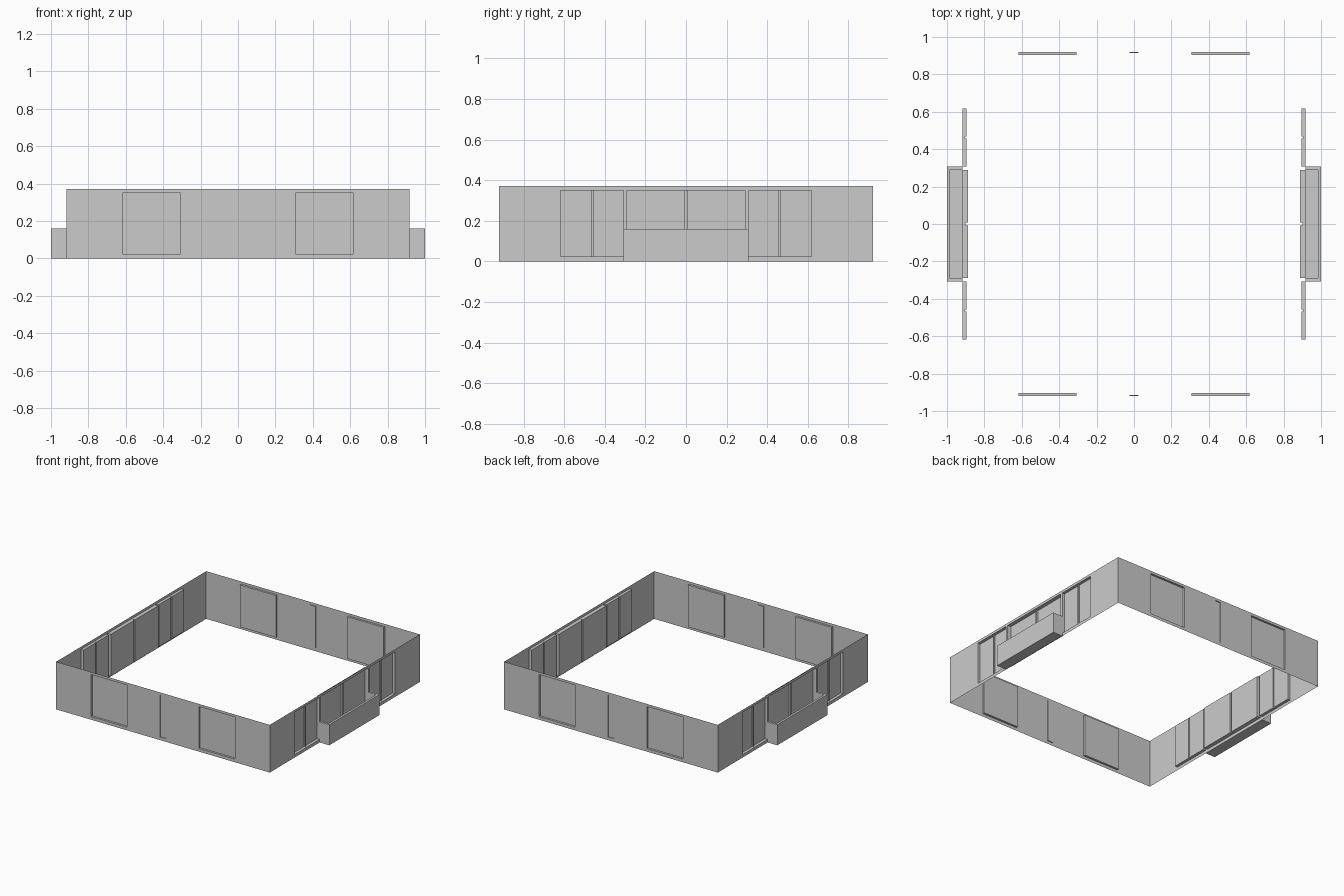
import bpy, bmesh

if "Cube" in bpy.data.objects:
    bpy.data.objects.remove(bpy.data.objects["Cube"])

H = 0.37                 # wall height
LO, HI = 0.024, 0.35     # sill and head of all openings
WX, WY = 0.917, 0.92     # wall planes


def make_object(name, quads, mirror_axis):
    bm = bmesh.new()
    for q in quads:
        bm.faces.new([bm.verts.new(p) for p in q])
    bmesh.ops.remove_doubles(bm, verts=bm.verts, dist=1e-5)
    me = bpy.data.meshes.new(name)
    bm.to_mesh(me)
    bm.free()
    ob = bpy.data.objects.new(name, me)
    bpy.context.collection.objects.link(ob)
    mod = ob.modifiers.new("mirror", 'MIRROR')
    mod.use_axis = [a == mirror_axis for a in "XYZ"]
    return ob


def wall_quads(half, columns, place):
    """Sheet wall split in columns (u0, u1, recess depth); place(u, depth, z) -> point."""
    cols, u = [], -half
    for a, b, d in columns:
        if a > u + 1e-6:
            cols.append((u, a, 0))
        cols.append((a, b, d))
        u = b
    cols.append((u, half, 0))
    raw = []
    for i, (a, b, d) in enumerate(cols):
        for z0, z1, dd in ((0, LO, 0), (LO, HI, d), (HI, H, 0)):
            raw.append([(a, dd, z0), (b, dd, z0), (b, dd, z1), (a, dd, z1)])
        if d:   # sill and head
            raw.append([(a, 0, LO), (b, 0, LO), (b, d, LO), (a, d, LO)])
            raw.append([(a, d, HI), (b, d, HI), (b, 0, HI), (a, 0, HI)])
        if i:   # jamb towards the previous column
            p = cols[i - 1][2]
            if p != d:
                raw.append([(a, p, LO), (a, d, LO), (a, d, HI), (a, p, HI)])
    return [[place(*v) for v in q] for q in raw]


def split_opening(a, b, depth, mullion_depth, w):
    m = (a + b) / 2
    return [(a, m - w, depth), (m - w, m + w, mullion_depth), (m + w, b, depth)]


# front and back walls: two wide windows and a shallow centre slot
make_object("front_back_walls", wall_quads(
    WX, [(-0.617, -0.308, 0.016), (-0.024, 0.024, 0.006), (0.308, 0.617, 0.016)],
    lambda u, d, z: (u, -WY + d, z)), "Y")

# side walls: two split windows and a split balcony door
make_object("side_walls", wall_quads(
    WY,
    split_opening(-0.617, -0.308, 0.022, 0.013, 0.006)
    + split_opening(-0.29, 0.29, 0.029, 0.016, 0.007)
    + split_opening(0.308, 0.617, 0.022, 0.013, 0.006),
    lambda u, d, z: (WX - d, u, z)), "X")


# balconies: thin parapet tray on each side wall
def u_path(x, y, z):
    return [(WX, -y, z), (x, -y, z), (x, y, z), (WX, y, z)]


rings = [u_path(1, 0.308, 0), u_path(1, 0.308, 0.16),
         u_path(0.983, 0.291, 0.16), u_path(0.983, 0.291, LO)]
balcony = [[r[i], r[i + 1], s[i + 1], s[i]]
           for r, s in zip(rings, rings[1:]) for i in range(3)]
balcony += [rings[0][::-1], rings[3]]
make_object("balconies", balcony, "X")
